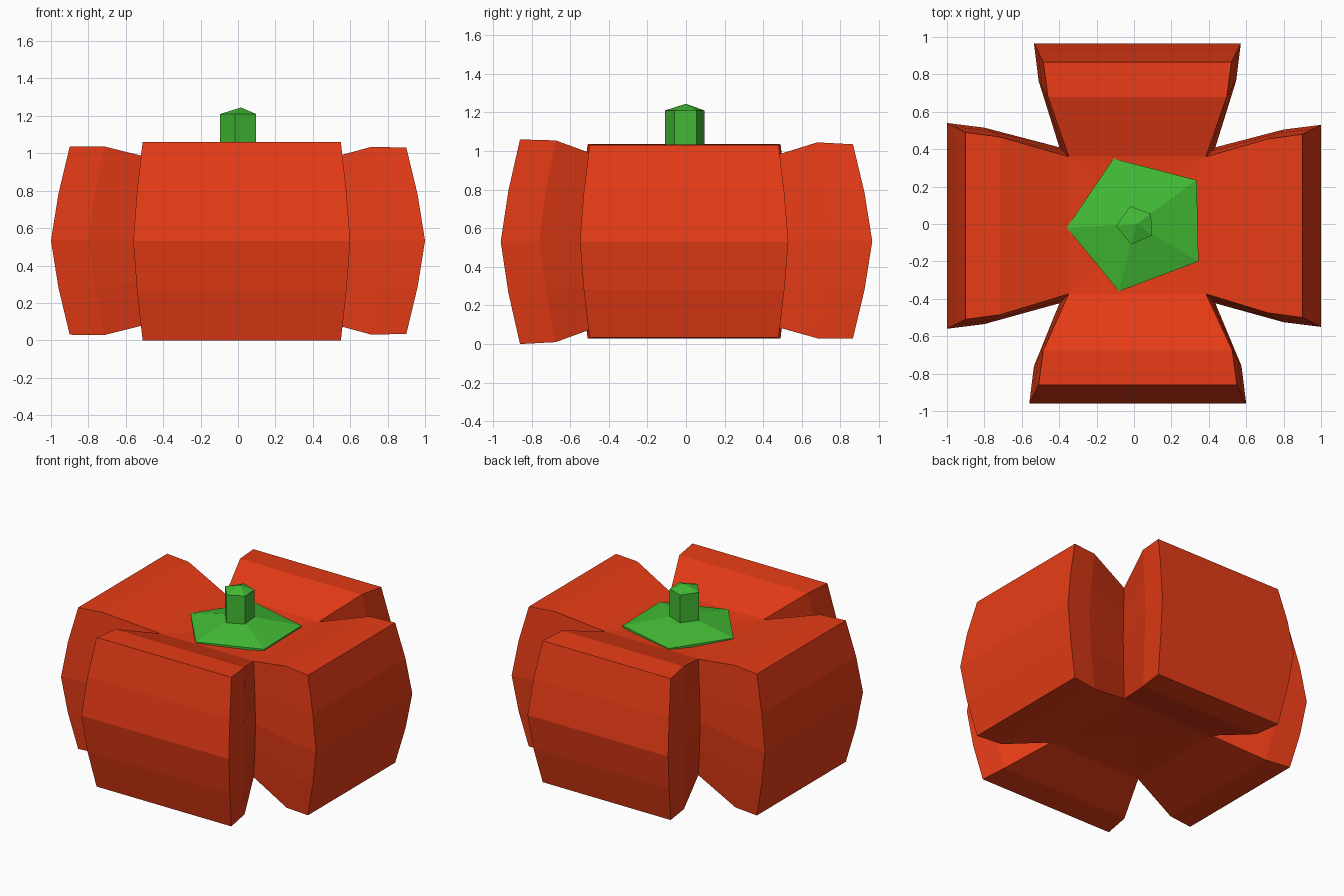
import bpy, bmesh
from math import cos, sin, pi

if "Cube" in bpy.data.objects:
    bpy.data.objects.remove(bpy.data.objects["Cube"])


def material(name, rgb):
    m = bpy.data.materials.new(name)
    m.diffuse_color = (*rgb, 1)
    m.use_nodes = True
    m.node_tree.nodes["Principled BSDF"].inputs["Base Color"].default_value = m.diffuse_color
    return m


def add_object(name, bm, mat):
    bmesh.ops.recalc_face_normals(bm, faces=bm.faces[:])
    mesh = bpy.data.meshes.new(name)
    bm.to_mesh(mesh)
    bm.free()
    mesh.materials.append(mat)
    ob = bpy.data.objects.new(name, mesh)
    bpy.context.collection.objects.link(ob)


def bridge(bm, a, b):
    n = len(a)
    for i in range(n):
        bm.faces.new((a[i], a[(i + 1) % n], b[(i + 1) % n], b[i]))


def fan(bm, ring, centre):
    c = bm.verts.new(centre)
    for i in range(len(ring)):
        bm.faces.new((ring[i], ring[(i + 1) % len(ring)], c))


red = material("red_skin", (0.80, 0.045, 0.008))
green = material("green_leaf", (0.055, 0.50, 0.035))

# Lobes: reach, half width, sideways offset, outer bottom/top, shoulder bottom/top
lobes = [
    (1.00, 0.54, -0.01, 0.035, 1.03, 0.03, 1.035),
    (0.965, 0.553, -0.018, 0.03, 1.035, 0.03, 1.045),
    (1.00, 0.55, 0.01, 0.03, 1.035, 0.028, 1.037),
    (0.96, 0.58, 0.02, 0.0, 1.06, 0.01, 1.055),
]


def body_ring(level, bow):
    """Outline at a height fraction; bow is 1 at the belly, 0 at the ends."""
    s = 1 - bow
    pts = []
    for k, (reach, hw, off, ob, ot, sb, st) in enumerate(lobes):
        c, d = round(cos(k * pi / 2)), round(sin(k * pi / 2))
        outer = (reach - 0.1 * s, hw - 0.05 * s, ob + (ot - ob) * level)
        shoulder = (reach - 0.2 - 0.085 * s, hw - 0.025 - 0.05 * s, sb + (st - sb) * level)
        for (u, w, z), side in ((shoulder, -1), (outer, -1), (outer, 1), (shoulder, 1)):
            v = off + side * w
            pts.append((u * c - v * d, u * d + v * c, z))
        # groove between this lobe and the next
        g = 0.367 + 0.05 * bow
        pts.append((0.018 + g * (c - d), -0.007 + g * (c + d), 0.12 + 0.825 * level))
    return pts


# Four-lobed body
bm = bmesh.new()
rings = [[bm.verts.new(p) for p in body_ring(l, b)]
         for l, b in ((0, 0), (0.25, 0.6), (0.5, 1), (0.75, 0.6), (1, 0))]
for a, b in zip(rings, rings[1:]):
    bridge(bm, a, b)
for ring, zc in ((rings[0], 0.14), (rings[-1], 0.92)):
    for k in range(4):
        s0, o0, o1, s1, g1 = ring[5 * k:5 * k + 5]
        g0 = ring[5 * k - 1]
        bm.faces.new((g0, s0, s1, g1))
        bm.faces.new((s0, o0, o1, s1))
    fan(bm, ring[4::5], (0.018, -0.007, zc))
add_object("fruit_body", bm, red)


# Green parts: pentagonal prism with a pointed top
def capped_prism(name, outline, z0, z1, apex):
    bm = bmesh.new()
    lo, hi = ([bm.verts.new((x, y, z)) for x, y in outline] for z in (z0, z1))
    bridge(bm, lo, hi)
    bm.faces.new(lo)
    fan(bm, hi, apex)
    add_object(name, bm, green)


capped_prism("leaf_cap",
             [(-0.36, -0.02), (-0.08, -0.36), (0.345, -0.2), (0.335, 0.235), (-0.11, 0.35)],
             0.925, 0.952, (0.01, 0, 1.035))
capped_prism("stem",
             [(-0.095, -0.01), (-0.015, -0.11), (0.097, -0.06), (0.09, 0.055), (-0.02, 0.095)],
             0.98, 1.21, (0.015, 0, 1.245))
